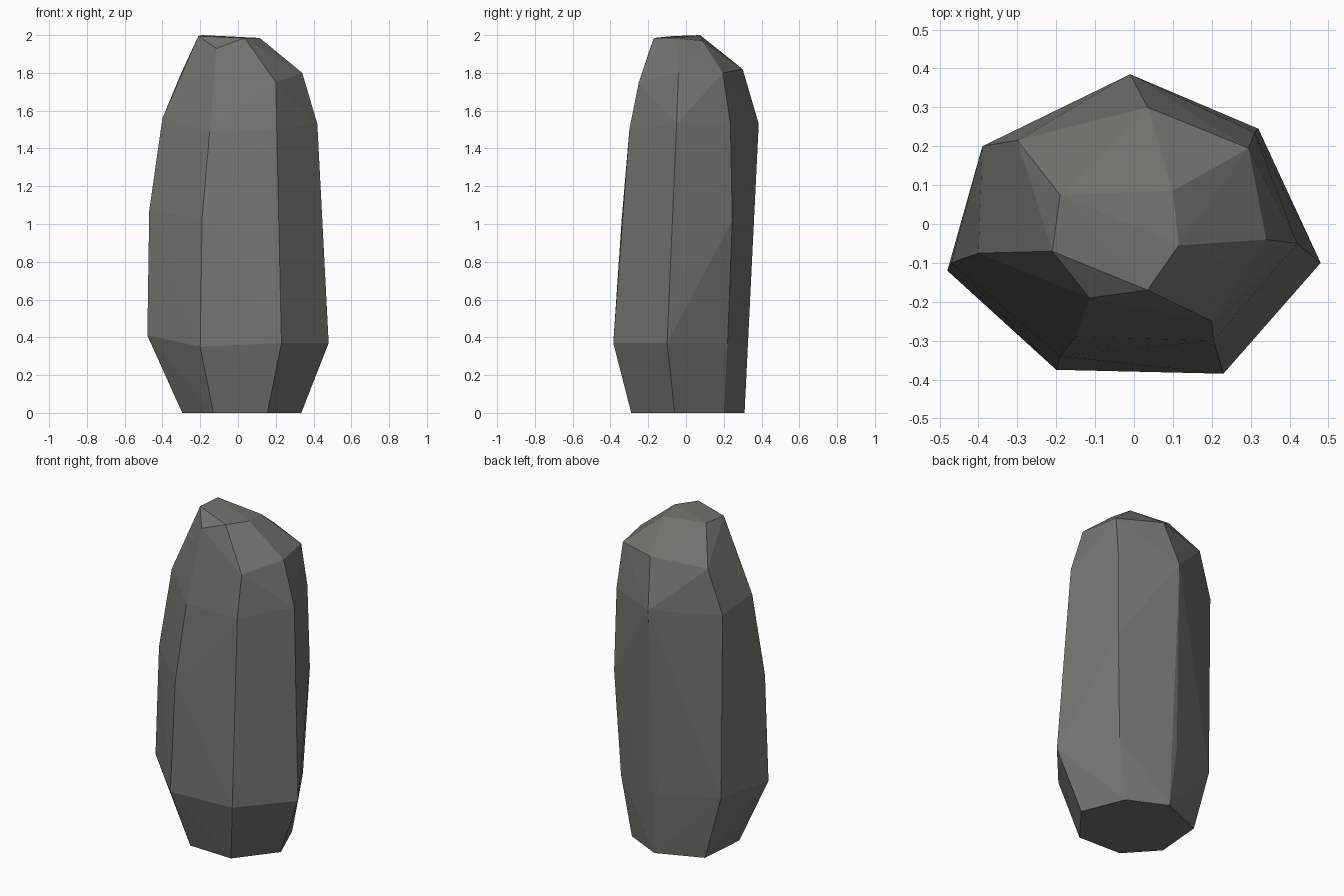
import bpy
import bmesh

# Remove the default object only
default_cube = bpy.data.objects.get("Cube")
if default_cube:
    bpy.data.objects.remove(default_cube, do_unlink=True)


def make_material(name, colour):
    """Create one plain matte material."""
    material = bpy.data.materials.new(name)
    material.use_nodes = True
    material.diffuse_color = colour
    shader = material.node_tree.nodes["Principled BSDF"]
    shader.inputs["Base Color"].default_value = colour
    shader.inputs["Roughness"].default_value = 0.9
    return material


def faceted_stone(name, ridges, crown, material):
    """Wrap flat facets around the upright ridges and the crown points."""
    mesh = bpy.data.meshes.new(name)
    bm = bmesh.new()
    for ridge in ridges.values():
        for point in ridge:
            bm.verts.new(point)
    for point in crown:
        bm.verts.new(point)
    hull = bmesh.ops.convex_hull(bm, input=bm.verts)
    unused = {item for item in hull["geom_interior"] + hull["geom_unused"]
              if isinstance(item, bmesh.types.BMVert)}
    bmesh.ops.delete(bm, geom=list(unused), context="VERTS")
    bmesh.ops.recalc_face_normals(bm, faces=bm.faces)
    for face in bm.faces:
        face.smooth = False
    bm.to_mesh(mesh)
    bm.free()
    mesh.materials.append(material)
    stone = bpy.data.objects.new(name, mesh)
    bpy.context.collection.objects.link(stone)
    return stone


# Seven upright ridges, each from the foot to the shoulder
ridges = {
    "front_right": [(-.13, -.28, 0), (-.2, -.375, .35), (-.19, -.34, 1.03),
                    (-.15, -.29, 1.49)],
    "front_left": [(.155, -.29, 0), (.23, -.385, .37), (.205, -.3, 1.5),
                   (.2, -.25, 1.75)],
    "left": [(.335, -.06, 0), (.48, -.1, .37), (.42, -.05, 1.53),
             (.34, -.04, 1.8)],
    "back_left": [(.23, .2, 0), (.29, .22, .37), (.32, .245, 1.02),
                  (.31, .235, 1.53), (.295, .195, 1.8)],
    "back": [(0, .31, 0), (-.04, .325, .37), (-.01, .385, 1.53),
             (.035, .3, 1.82)],
    "back_right": [(-.27, .2, 0), (-.38, .2, .4), (-.39, .2, 1.53),
                   (-.3, .215, 1.8)],
    "right": [(-.295, -.1, 0), (-.48, -.12, .41), (-.47, -.1, 1.07),
              (-.4, -.075, 1.56)],
}

# Small uneven crown
crown = [(-.115, -.19, 1.93), (.035, -.17, 1.985), (.115, -.055, 1.985),
         (.1, .085, 1.97), (-.19, .075, 2), (-.21, -.07, 1.995)]

stone_grey = make_material("stone grey", (.17, .17, .155, 1))
faceted_stone("standing_stone", ridges, crown, stone_grey)
